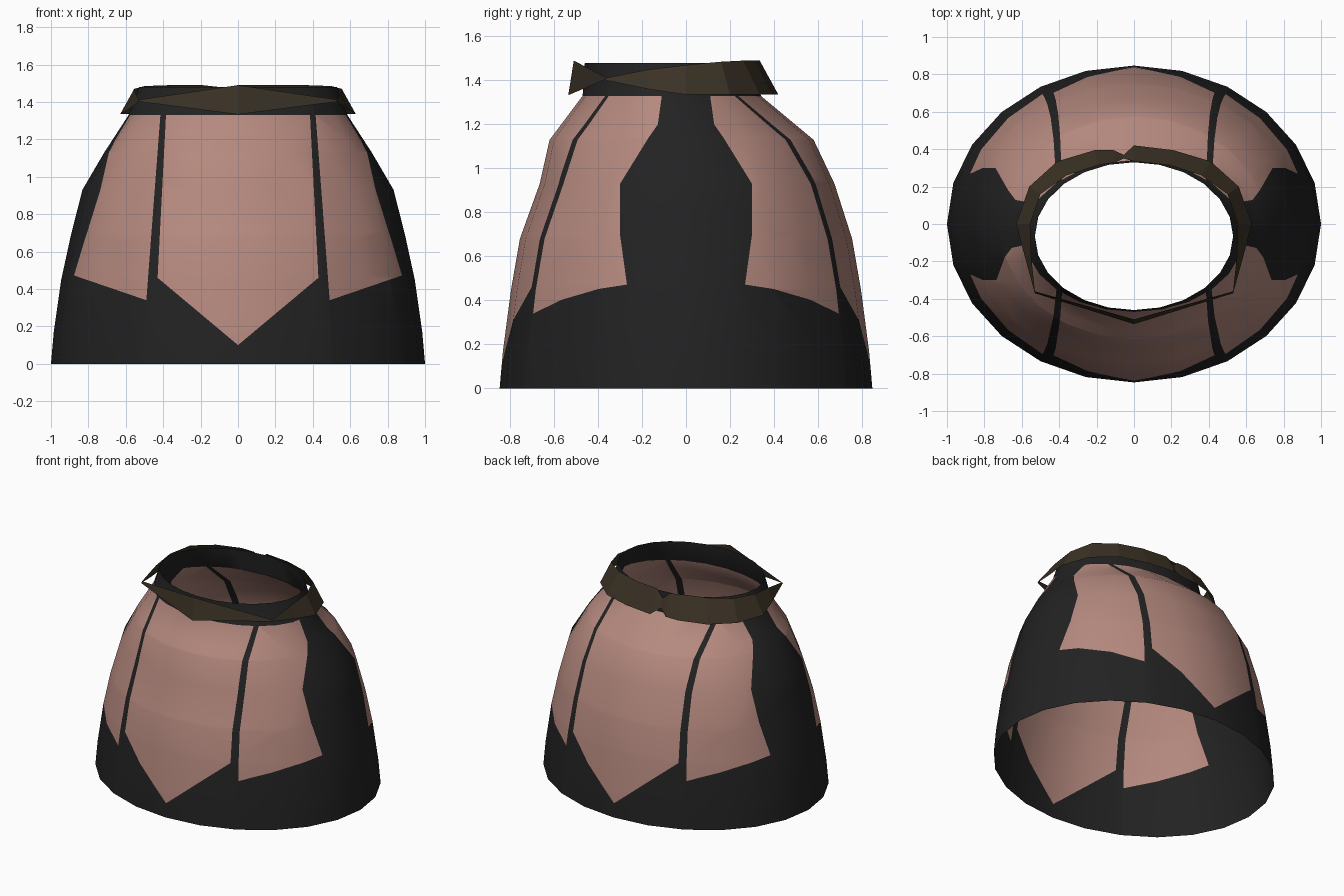
import bpy, bmesh, math
from mathutils import Vector

if "Cube" in bpy.data.objects:
    bpy.data.objects.remove(bpy.data.objects["Cube"])


def material(name, rgb):
    m = bpy.data.materials.new(name)
    m.diffuse_color = (*rgb, 1)
    m.use_nodes = True
    m.node_tree.nodes["Principled BSDF"].inputs["Base Color"].default_value = m.diffuse_color
    return m


black = material("black cloth", (0.016, 0.016, 0.016))
pink = material("dusty pink cloth", (0.46, 0.25, 0.21))
brown = material("dark brown leather", (0.043, 0.031, 0.018))


def finish(name, bm, mats):
    me = bpy.data.meshes.new(name)
    bm.to_mesh(me)
    bm.free()
    for m in mats:
        me.materials.append(m)
    ob = bpy.data.objects.new(name, me)
    bpy.context.collection.objects.link(ob)
    return ob


# Skirt shell: open elliptical rings (z, half width, half depth, y centre)
RINGS = [(0, 1, .847, 0), (.17, .985, .832, 0), (.45, .945, .795, 0),
         (.68, .895, .755, 0), (.93, .832, .67, .005), (1.13, .715, .60, -.02),
         (1.33, .585, .405, -.065), (1.48, .53, .395, -.065)]
N = 24
bm = bmesh.new()
rows = []
for z, hx, hy, cy in RINGS:
    rows.append([bm.verts.new((hx * math.sin(2 * math.pi * i / N),
                               cy - hy * math.cos(2 * math.pi * i / N), z))
                 for i in range(N)])
for a, b in zip(rows, rows[1:]):
    for i in range(N):
        j = (i + 1) % N
        bm.faces.new((a[i], a[j], b[j], b[i]))

# Panel outlines as lines of (sideways, z)
CENTRE_EDGE = ((.43, .46), (.385, 1.33))
CENTRE_TIP = ((0, .10), (.43, .46))
SIDE_EDGE = ((.49, .34), (.415, 1.33))
SIDE_HEM = ((.49, .34), (.87, .47))
HIP = [(.26, .40), (.268, .47), (.30, .70), (.30, .93), (.17, 1.14),
       (.128, 1.2), (.11, 1.33)]


def cut(axis, sign, line, lo, hi):
    """Cut the shell along a line seen along the other horizontal axis."""
    (u0, z0), (u1, z1) = line
    co, no = Vector((0, 0, z0)), Vector((0, 0, -(u1 - u0)))
    co[axis], no[axis] = sign * u0, sign * (z1 - z0)
    faces = []
    for f in bm.faces:
        c = f.calc_center_median()
        if c[axis] * sign > 0 and lo < c.z < hi:
            faces.append(f)
    geom = set(faces)
    for f in faces:
        geom.update(f.edges)
        geom.update(f.verts)
    bmesh.ops.bisect_plane(bm, geom=list(geom), dist=1e-5,
                           plane_co=co, plane_no=no.normalized())


for u, z in HIP[1:-1]:
    bmesh.ops.bisect_plane(bm, geom=bm.verts[:] + bm.edges[:] + bm.faces[:],
                           dist=1e-5, plane_co=(0, 0, z), plane_no=(0, 0, 1))
for s in (1, -1):
    for line in (CENTRE_EDGE, CENTRE_TIP, SIDE_EDGE, SIDE_HEM):
        cut(0, s, line, 0, 1.33)
    for p, q in zip(HIP, HIP[1:]):
        cut(1, s, (p, q), p[1], q[1])


def u_at(line, z):
    (u0, z0), (u1, z1) = line
    return u0 + (u1 - u0) * (z - z0) / (z1 - z0)


def z_at(line, u):
    (u0, z0), (u1, z1) = line
    return z0 + (z1 - z0) * (u - u0) / (u1 - u0)


# Colour the panels pink, seams, hips, hem and waistband black
for f in bm.faces:
    c = f.calc_center_median()
    x, y, z = abs(c.x), abs(c.y), c.z
    if z > 1.33:
        continue
    centre = x < u_at(CENTRE_EDGE, z) and z > z_at(CENTRE_TIP, x)
    side = x > u_at(SIDE_EDGE, z) and z > z_at(SIDE_HEM, x)
    if side:
        for p, q in zip(HIP, HIP[1:]):
            if p[1] <= z <= q[1]:
                side = y > u_at((p, q), z)
    f.material_index = 1 if centre or side else 0
skirt = finish("skirt", bm, [black, pink])
bpy.context.view_layer.objects.active = skirt
skirt.select_set(True)
bpy.ops.object.shade_smooth_by_angle(angle=math.radians(40))

# Belt: a loose strip of (top point, bottom point), pinched at the hips and back
HALF = [((.53, -.36, 1.412), (.53, -.37, 1.402)),
        ((.55, -.17, 1.45), (.585, -.17, 1.36)),
        ((.555, 0, 1.47), (.63, 0, 1.335)),
        ((.50, .16, 1.485), (.56, .20, 1.335)),
        ((.36, .26, 1.49), (.41, .335, 1.335)),
        ((.19, .315, 1.49), (.21, .395, 1.335))]
FRONT = [((0, -.51, 1.49), (0, -.535, 1.333))]
BACK = [((0, .335, 1.49), (0, .42, 1.335)),
        ((-.055, .35, 1.44), (-.055, .37, 1.375)),
        ((-.10, .33, 1.48), (-.11, .395, 1.335))]
mirrored = [tuple((-x, y, z) for x, y, z in st) for st in reversed(HALF)]
stations = FRONT + HALF + BACK + mirrored
bm = bmesh.new()
strip = [(bm.verts.new(t), bm.verts.new(b)) for t, b in stations]
for (t0, b0), (t1, b1) in zip(strip, strip[1:] + strip[:1]):
    bm.faces.new((b0, b1, t1, t0))
finish("belt", bm, [brown])
